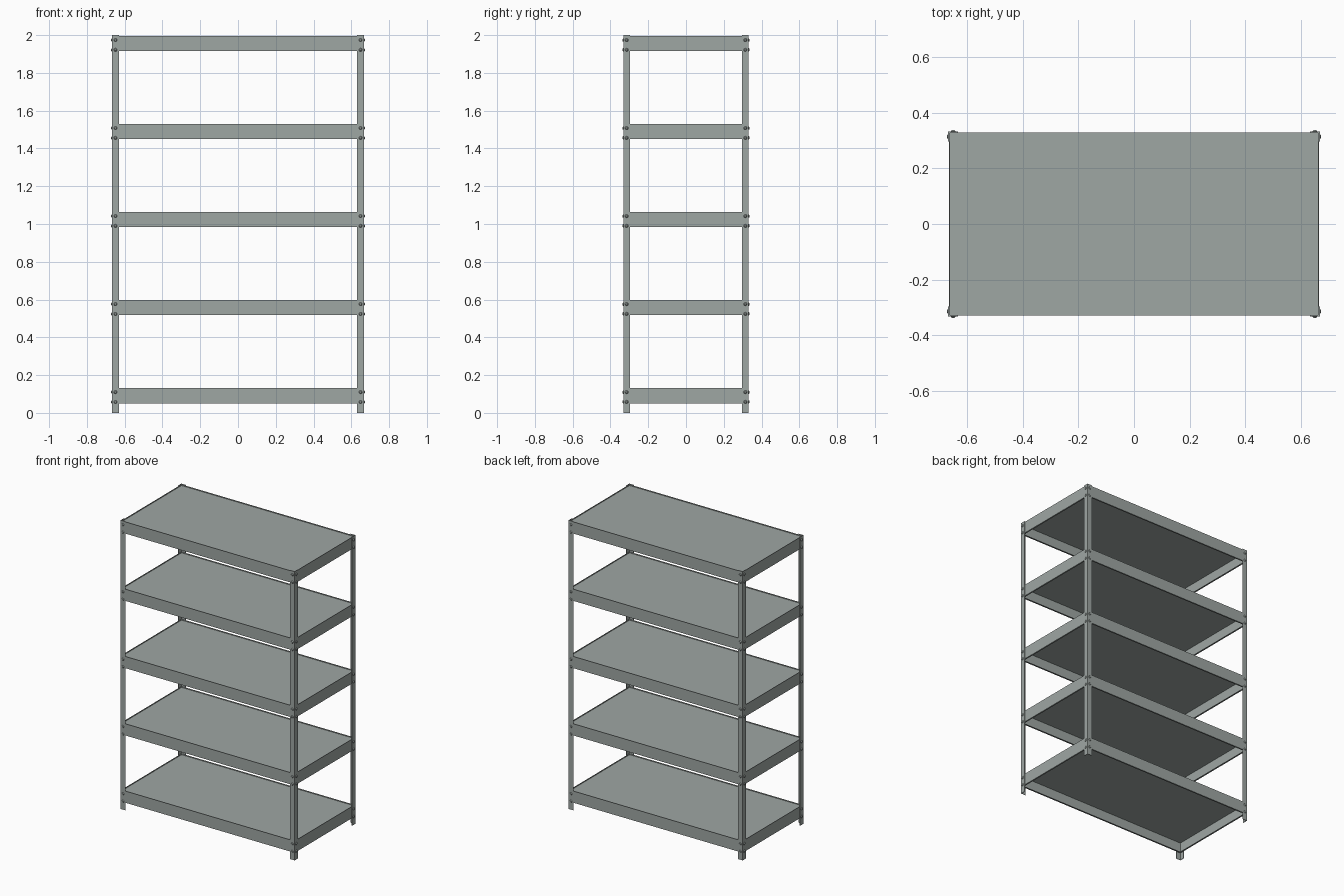
import bpy, bmesh, math
from mathutils import Matrix, Vector

if "Cube" in bpy.data.objects:
    bpy.data.objects.remove(bpy.data.objects["Cube"])

HX, HY, H = 0.667, 0.332, 2.0      # outer half sizes and height
LEG, T = 0.036, 0.003              # angle post leg width and sheet thickness
SHELF_TOPS = [0.132 + 0.466 * i for i in range(5)]
DEPTH, RECESS, LIP = 0.081, 0.006, 0.010

steel = bpy.data.materials.new("galvanised grey")
steel.diffuse_color = (0.345, 0.385, 0.37, 1)
steel.use_nodes = True
steel.node_tree.nodes["Principled BSDF"].inputs["Base Color"].default_value = steel.diffuse_color


def finish(bm, name):
    bmesh.ops.recalc_face_normals(bm, faces=bm.faces)
    me = bpy.data.meshes.new(name)
    bm.to_mesh(me)
    bm.free()
    me.materials.append(steel)
    ob = bpy.data.objects.new(name, me)
    bpy.context.collection.objects.link(ob)
    return ob


def box(bm, lo, hi):
    lo, hi = Vector(lo), Vector(hi)
    size = hi - lo
    m = Matrix.Translation((lo + hi) / 2) @ Matrix.Diagonal((*size, 1))
    bmesh.ops.create_cube(bm, size=1, matrix=m)


def post(name, sx, sy):
    # L-shaped profile extruded upwards
    pts = [(0, 0), (LEG, 0), (LEG, T), (T, T), (T, LEG), (0, LEG)]
    bm = bmesh.new()
    vs = [bm.verts.new((sx * (HX - a), sy * (HY - b), 0)) for a, b in pts]
    f = bm.faces.new(vs)
    ext = bmesh.ops.extrude_face_region(bm, geom=[f])
    top = [v for v in ext["geom"] if isinstance(v, bmesh.types.BMVert)]
    bmesh.ops.translate(bm, verts=top, vec=(0, 0, H))
    finish(bm, name)


def shelf(name, top):
    # open-bottomed tray: four side walls, bottom lips and a recessed deck
    x, y, low = HX - T, HY - T, top - DEPTH
    bm = bmesh.new()
    for s in (-1, 1):
        ya, yb = sorted((s * y, s * (y - T)))
        box(bm, (-x, ya, low), (x, yb, top))
        xa, xb = sorted((s * x, s * (x - T)))
        box(bm, (xa, -y + T, low), (xb, y - T, top))
        ya, yb = sorted((s * (y - T), s * (y - LIP)))
        box(bm, (-x + T, ya, low), (x - T, yb, low + T))
        xa, xb = sorted((s * (x - T), s * (x - LIP)))
        box(bm, (xa, -y + LIP, low), (xb, y - LIP, low + T))
    box(bm, (-x + T, -y + T, top - RECESS - T), (x - T, y - T, top - RECESS))
    finish(bm, name)


def bolts(name, sx, sy):
    # tapered bolt heads on both legs of one post
    bm = bmesh.new()
    for top in SHELF_TOPS:
        for z in (top - 0.022, top - 0.074):
            for pos, d in (((sx * (HX - 0.018), sy * (HY + 0.0025), z), (0, sy, 0)),
                           ((sx * (HX + 0.0025), sy * (HY - 0.018), z), (sx, 0, 0))):
                rot = Vector(d).to_track_quat('Z', 'Y').to_matrix().to_4x4()
                bmesh.ops.create_cone(bm, cap_ends=True, segments=12, radius1=0.009,
                                      radius2=0.005, depth=0.005,
                                      matrix=Matrix.Translation(pos) @ rot)
    finish(bm, name)


for sx, side in ((-1, "left"), (1, "right")):
    for sy, end in ((-1, "front"), (1, "back")):
        post(f"{end}_{side}_post", sx, sy)
        bolts(f"{end}_{side}_bolts", sx, sy)

for i, top in enumerate(SHELF_TOPS):
    shelf(f"shelf_{i + 1}", top)
